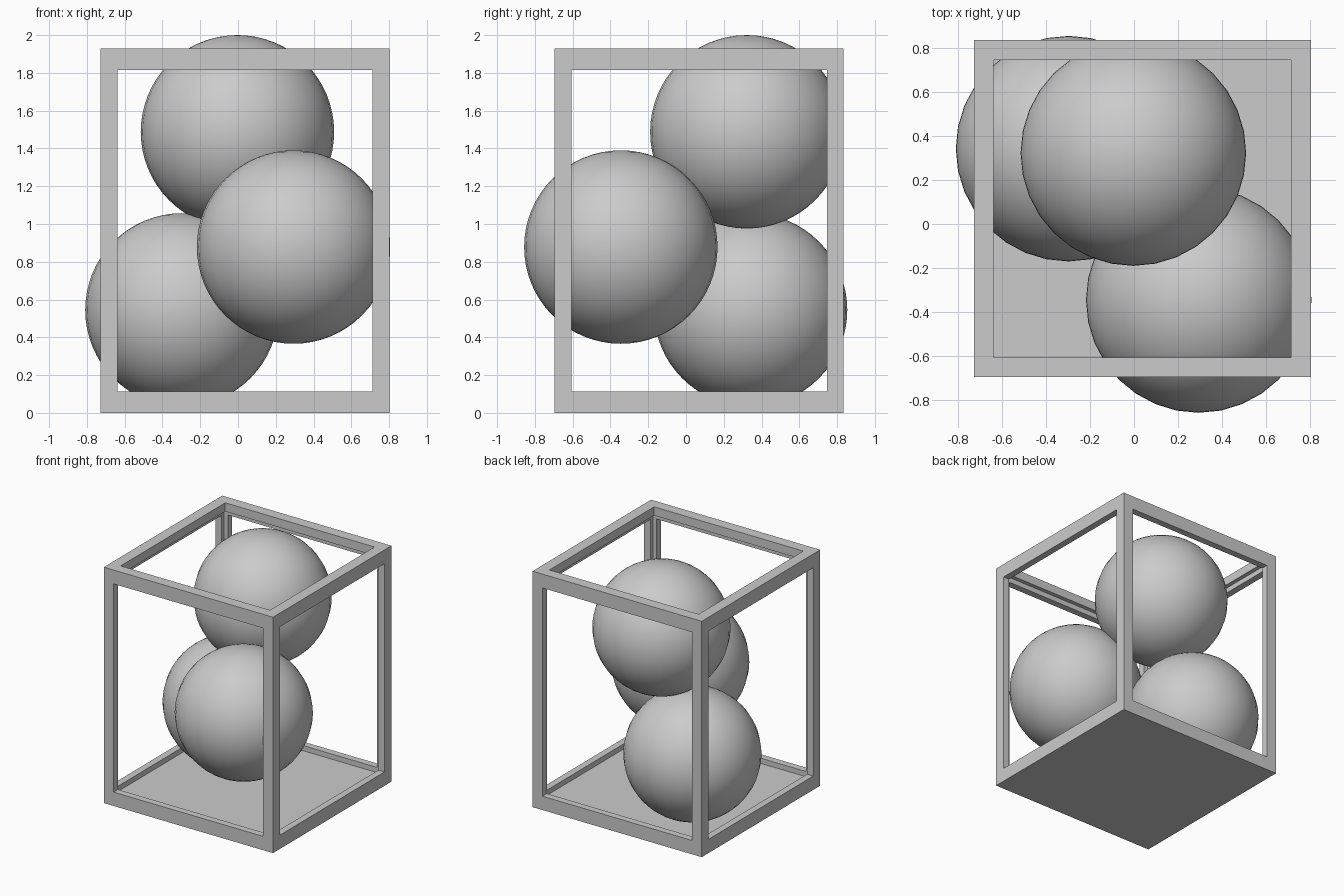
import bpy, bmesh
from mathutils import Matrix, Vector

if "Cube" in bpy.data.objects:
    bpy.data.objects.remove(bpy.data.objects["Cube"])

# Display case: box with inset window openings on all sides but the floor
SIZE, HEIGHT, BORDER, WALL = 1.53, 1.928, 0.127, 0.056
CENTRE = (0.038, 0.07)

bm = bmesh.new()
bmesh.ops.create_cube(bm, size=SIZE)
windows = [f for f in bm.faces if f.normal.z > -0.5]
bmesh.ops.inset_individual(bm, faces=windows, thickness=BORDER)
bmesh.ops.delete(bm, geom=windows, context='FACES')
bmesh.ops.recalc_face_normals(bm, faces=bm.faces)
if next(f for f in bm.faces if abs(f.calc_center_median().z + SIZE / 2) < 1e-4).normal.z > 0:
    bmesh.ops.reverse_faces(bm, faces=bm.faces)
mesh = bpy.data.meshes.new("case_frame")
bm.to_mesh(mesh)
bm.free()
case = bpy.data.objects.new("case_frame", mesh)
bpy.context.collection.objects.link(case)
case.location = (*CENTRE, HEIGHT / 2)
case.scale.z = HEIGHT / SIZE
shell = case.modifiers.new("wall_thickness", 'SOLIDIFY')
shell.thickness = WALL
shell.offset = -1
shell.use_even_offset = True


# Smooth balls stacked inside the case
def ball(name, location):
    bpy.ops.mesh.primitive_uv_sphere_add(segments=32, ring_count=32, radius=0.512, location=location)
    bpy.context.object.name = name
    bpy.ops.object.shade_smooth()


ball("lower_ball", (-0.297, 0.342, 0.545))
ball("middle_ball", (0.294, -0.345, 0.878))
ball("upper_ball", (-0.003, 0.322, 1.488))
